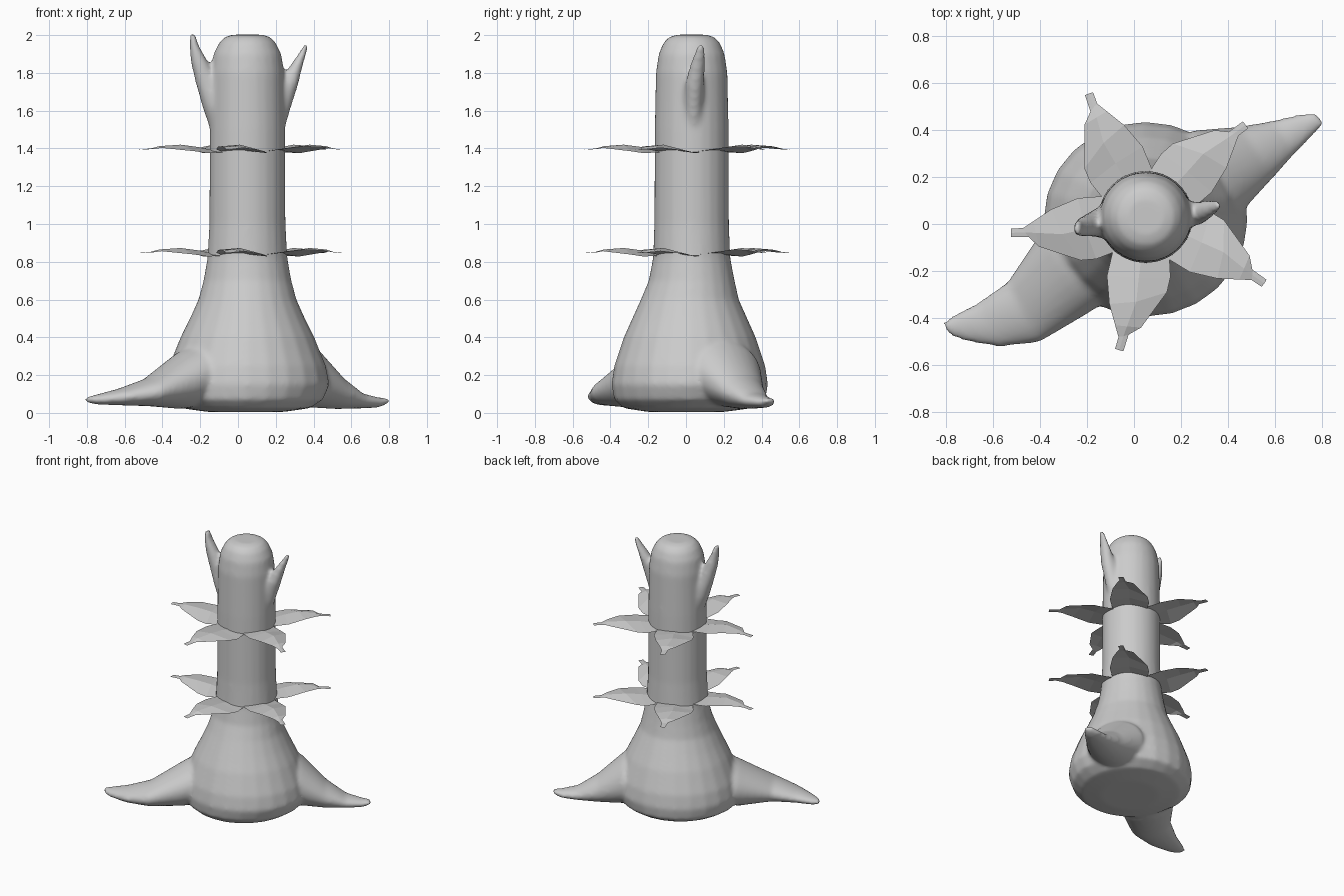
import bpy, bmesh, math
from mathutils import Vector, Matrix

N = 24
CX, CY = 0.05, 0.03      # trunk axis


def loft(bm, rings, heading=None):
    """Closed tube through rings (x, y, z, r1, r2).
    Rings are horizontal, or upright facing a compass heading (degrees)."""
    if heading is None:
        a, b = Vector((1, 0, 0)), Vector((0, 1, 0))
    else:
        h = math.radians(heading)
        a, b = Vector((-math.sin(h), math.cos(h), 0)), Vector((0, 0, 1))
    loops = []
    for x, y, z, r1, r2 in rings:
        loops.append([bm.verts.new(Vector((x, y, z))
                      + a * r1 * math.cos(2 * math.pi * i / N)
                      + b * r2 * math.sin(2 * math.pi * i / N)) for i in range(N)])
    faces = [bm.faces.new(loops[0][::-1]), bm.faces.new(loops[-1])]
    for l0, l1 in zip(loops, loops[1:]):
        for i in range(N):
            j = (i + 1) % N
            faces.append(bm.faces.new((l0[i], l0[j], l1[j], l1[i])))
    bmesh.ops.recalc_face_normals(bm, faces=faces)


def make_object(bm, name):
    mesh = bpy.data.meshes.new(name)
    bm.to_mesh(mesh)
    bm.free()
    ob = bpy.data.objects.new(name, mesh)
    bpy.context.collection.objects.link(ob)
    return ob


# Trunk with swollen base
bm = bmesh.new()
loft(bm, [
    (0.04, 0.00, 0.005, 0.20, 0.20), (0.04, 0.01, 0.025, 0.34, 0.34),
    (0.04, 0.02, 0.07, 0.41, 0.40), (0.05, 0.02, 0.15, 0.435, 0.415),
    (0.05, 0.02, 0.25, 0.415, 0.40), (0.05, 0.02, 0.40, 0.355, 0.35),
    (0.05, 0.02, 0.50, 0.305, 0.305), (0.05, 0.02, 0.60, 0.26, 0.26),
    (0.05, CY, 0.70, 0.233, 0.228), (0.05, CY, 0.82, 0.212, 0.205),
    (0.05, CY, 1.00, 0.202, 0.198), (0.05, CY, 1.50, 0.20, 0.196),
    (0.05, CY, 1.80, 0.195, 0.19), (0.05, CY, 1.90, 0.18, 0.175),
    (0.05, CY, 1.96, 0.15, 0.15), (0.05, CY, 1.99, 0.12, 0.12),
    (0.05, CY, 2.002, 0.08, 0.08)])

# Two spreading roots
loft(bm, [
    (-0.05, -0.05, 0.27, 0.20, 0.20), (-0.30, -0.21, 0.17, 0.20, 0.15),
    (-0.47, -0.375, 0.11, 0.145, 0.075), (-0.62, -0.43, 0.085, 0.105, 0.045),
    (-0.75, -0.445, 0.07, 0.06, 0.026), (-0.80, -0.445, 0.07, 0.03, 0.014)], 208)
loft(bm, [
    (0.15, 0.08, 0.25, 0.20, 0.20), (0.36, 0.23, 0.20, 0.20, 0.17),
    (0.52, 0.305, 0.11, 0.13, 0.09), (0.64, 0.37, 0.065, 0.085, 0.042),
    (0.74, 0.425, 0.055, 0.052, 0.027), (0.79, 0.45, 0.065, 0.03, 0.016)], 33)

# Two short pointed branches
loft(bm, [
    (-0.08, 0.02, 1.48, 0.06, 0.07), (-0.12, 0.01, 1.62, 0.068, 0.07),
    (-0.165, 0.0, 1.75, 0.06, 0.055), (-0.205, -0.01, 1.86, 0.046, 0.045),
    (-0.233, -0.018, 1.95, 0.023, 0.038), (-0.24, -0.02, 2.01, 0.012, 0.028)])
loft(bm, [
    (0.18, 0.04, 1.48, 0.06, 0.05), (0.22, 0.04, 1.62, 0.062, 0.05),
    (0.265, 0.045, 1.74, 0.055, 0.05), (0.31, 0.06, 1.84, 0.034, 0.04),
    (0.345, 0.073, 1.91, 0.02, 0.028), (0.36, 0.08, 1.95, 0.012, 0.018)])
trunk = make_object(bm, "trunk")

# Fuse the pieces into one smooth skin
rem = trunk.modifiers.new("fuse", 'REMESH')
rem.mode = 'VOXEL'
rem.voxel_size = 0.014
rem.use_smooth_shade = True
sm = trunk.modifiers.new("soften", 'SMOOTH')
sm.factor = 0.5
sm.iterations = 8

# One leaf: rows of left, middle, right points relative to the trunk axis
LEAF = [
    ((-0.14, -0.145, 0.00), (-0.02, -0.185, 0.005), (0.10, -0.165, -0.005)),
    ((-0.165, -0.25, 0.01), (-0.03, -0.26, 0.022), (0.105, -0.255, -0.01)),
    ((-0.155, -0.37, 0.025), (-0.04, -0.36, 0.035), (0.09, -0.32, 0.00)),
    ((-0.13, -0.46, 0.022), (-0.08, -0.465, 0.027), (-0.02, -0.47, 0.018)),
    ((-0.116, -0.51, 0.013), (-0.095, -0.507, 0.015), (-0.073, -0.50, 0.012)),
    ((-0.13, -0.56, 0.008), (-0.113, -0.566, 0.009), (-0.095, -0.57, 0.008))]

# Two whorls of five leaves
for name, z in (("lower_leaves", 0.838), ("upper_leaves", 1.385)):
    bm = bmesh.new()
    for k in range(5):
        rot = Matrix.Rotation(math.radians(72 * k), 4, 'Z')
        grid = [[bm.verts.new(rot @ Vector(p) + Vector((CX, CY, z))) for p in row]
                for row in LEAF]
        for r0, r1 in zip(grid, grid[1:]):
            for i in range(2):
                bm.faces.new((r0[i], r1[i], r1[i + 1], r0[i + 1]))
    make_object(bm, name)
